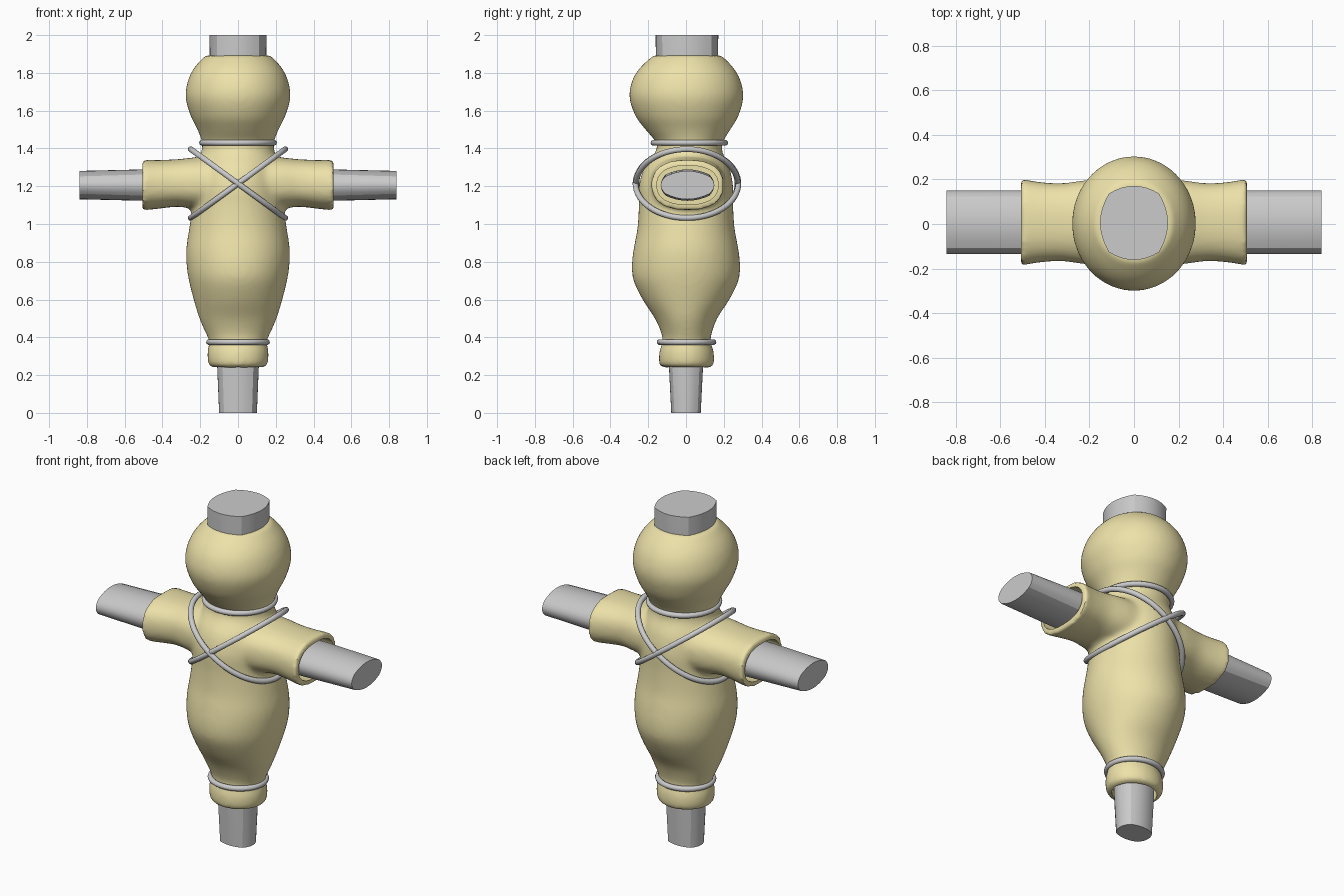
import bpy, bmesh
from math import sin, cos, pi, radians, copysign

if "Cube" in bpy.data.objects:
    bpy.data.objects.remove(bpy.data.objects["Cube"])


def smooth_rows(rows, steps=6):
    # Catmull-Rom interpolation between profile rows
    out = []
    for i in range(len(rows) - 1):
        p0, p1 = rows[max(i - 1, 0)], rows[i]
        p2, p3 = rows[i + 1], rows[min(i + 2, len(rows) - 1)]
        for s in range(steps):
            t = s / steps
            out.append([0.5 * (2 * b + (c - a) * t + (2 * a - 5 * b + 4 * c - d) * t * t
                               + (3 * b - a - 3 * c + d) * t ** 3)
                        for a, b, c, d in zip(p0, p1, p2, p3)])
    return out + [list(rows[-1])]


def oval(a, b, power=2.0, n=48):
    e = 2 / power
    return [(copysign(abs(cos(t)) ** e, cos(t)) * a, copysign(abs(sin(t)) ** e, sin(t)) * b)
            for t in (2 * pi * i / n for i in range(n))]


def timber(a, b, ca, cb, n=8):
    # four-cornered section with bulging sides; corners at (ca, cb)
    ts = [-1 + 2 * i / n for i in range(n)]
    right = [(a - (a - ca) * t * t, cb * t) for t in ts]
    top = [(-ca * t, b - (b - cb) * t * t) for t in ts]
    half = right + top
    return half + [(-x, -y) for x, y in half]


def loft(name, rings):
    bm = bmesh.new()
    vs = [[bm.verts.new(p) for p in r] for r in rings]
    n = len(vs[0])
    for r0, r1 in zip(vs, vs[1:]):
        for i in range(n):
            j = (i + 1) % n
            bm.faces.new((r0[i], r0[j], r1[j], r1[i]))
    bm.faces.new(vs[0][::-1])
    bm.faces.new(vs[-1])
    bmesh.ops.recalc_face_normals(bm, faces=bm.faces)
    me = bpy.data.meshes.new(name)
    bm.to_mesh(me)
    bm.free()
    ob = bpy.data.objects.new(name, me)
    bpy.context.collection.objects.link(ob)
    return ob


def activate(ob):
    bpy.ops.object.select_all(action='DESELECT')
    ob.select_set(True)
    bpy.context.view_layer.objects.active = ob


def shade(ob, angle):
    activate(ob)
    bpy.ops.object.shade_smooth_by_angle(angle=radians(angle))


def modify(ob, kind, **props):
    m = ob.modifiers.new(kind.title(), kind)
    for k, v in props.items():
        setattr(m, k, v)
    activate(ob)
    bpy.ops.object.modifier_apply(modifier=m.name)


def boolean(ob, other, op):
    modify(ob, 'BOOLEAN', operation=op, object=other, solver='EXACT')
    bpy.data.objects.remove(other)


def along_z(z, cy, pts):
    return [(u, v + cy, z) for u, v in pts]


def along_x(x, cy, cz, pts):
    return [(x, u + cy, v + cz) for u, v in pts]


# Stuffed sack: torso and head, rows of (z, half x, half y, centre y)
torso = [(.24, .147, .138, .003), (.27, .16, .147, .003), (.33, .162, .143, .003),
         (.375, .152, .127, .003), (.42, .17, .133, .003), (.5, .205, .165, 0),
         (.6, .235, .23, 0), (.7, .26, .278, 0), (.78, .272, .287, 0),
         (.87, .274, .277, 0), (.98, .258, .257, 0), (1.1, .24, .25, 0),
         (1.2, .235, .25, 0), (1.3, .22, .225, .005), (1.38, .195, .178, .015),
         (1.43, .19, .176, .018), (1.5, .215, .225, .01), (1.57, .25, .272, .005),
         (1.67, .278, .302, .002), (1.76, .265, .287, .002), (1.83, .23, .245, .004),
         (1.893, .172, .18, .008)]
sack = loft('sack_body', [along_z(z, c, oval(a, b)) for z, a, b, c in smooth_rows(torso)])

# Sleeves: one mirrored loft, rows of (x, half y, half z, centre z)
half = [(0, .2, .14, 1.215), (.2, .19, .137, 1.217), (.32, .175, .126, 1.217),
        (.42, .18, .129, 1.21), (.507, .195, .135, 1.206)]
rows = [(-x, a, b, c) for x, a, b, c in half[:0:-1]] + half
sleeves = loft('sleeves', [along_x(x, .008, c, oval(a, b, 2.4)) for x, a, b, c in smooth_rows(rows)])
boolean(sack, sleeves, 'UNION')
modify(sack, 'REMESH', mode='VOXEL', voxel_size=.014)
modify(sack, 'SMOOTH', factor=.5, iterations=12)

# Openings at the cuffs and the hem
for s in (-1, 1):
    boolean(sack, loft('cut', [along_x(s * x, .008, 1.206, oval(.162, .103, 2.4))
                               for x in (.36, .6)]), 'DIFFERENCE')
boolean(sack, loft('cut', [along_z(z, .003, oval(.127, .112)) for z in (.1, .32)]), 'DIFFERENCE')
shade(sack, 45)
cloth = bpy.data.materials.new('cloth')
cloth.diffuse_color = (.85, .76, .4, 1)
cloth.use_nodes = True
cloth.node_tree.nodes["Principled BSDF"].inputs["Base Color"].default_value = cloth.diffuse_color
sack.data.materials.clear()
sack.data.materials.append(cloth)

# Upright post and cross beam
post = loft('upright_post', [along_z(z, c, timber(a, b, a * .74, b * .79)) for z, a, b, c in
                             [(0, .1, .078, 0), (.24, .11, .09, 0),
                              (1.85, .15, .164, .005), (2, .152, .166, .005)]])
shade(post, 15)
beam = loft('cross_beam', [along_x(x, .008, 1.206, timber(.142, b, .116, cb)) for x, b, cb in
                           [(-.84, .075, .046), (-.5, .083, .056), (.5, .083, .056), (.84, .075, .046)]])
shade(beam, 15)


# Ropes: horizontal ties, and two tilted loops crossing on the chest and back
def rope(name, a, b, cy, z, tilt=0.0):
    n, m, r = 64, 10, .0155
    cu = bpy.data.curves.new(name, 'CURVE')
    cu.dimensions = '3D'
    cu.bevel_depth = r
    cu.bevel_resolution = 3
    sp = cu.splines.new('POLY')
    sp.points.add(n - 1)
    for i, p in enumerate(sp.points):
        t = 2 * pi * i / n
        p.co = (a * cos(t), cy + b * sin(t), z + tilt * cos(t), 1)
    sp.use_cyclic_u = True
    ob = bpy.data.objects.new(name, cu)
    bpy.context.collection.objects.link(ob)
    activate(ob)
    bpy.ops.object.convert(target='MESH')
    shade(bpy.context.object, 60)


rope('neck_rope', .19, .19, .018, 1.43)
rope('hem_rope', .153, .142, .003, .375)
rope('chest_rope_a', .25, .268, .005, 1.214, .182)
rope('chest_rope_b', .25, .272, .005, 1.214, -.182)
